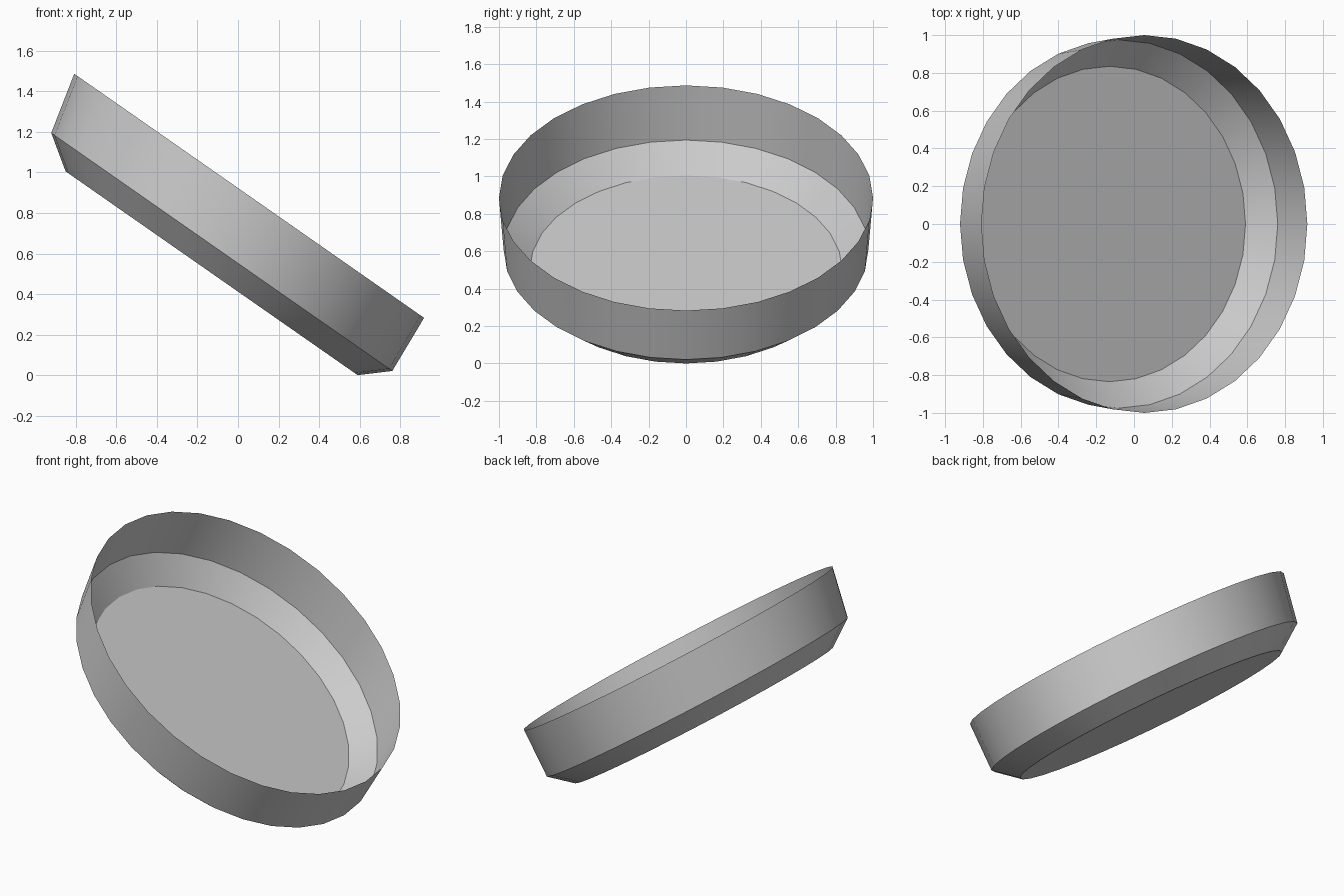
import bpy, bmesh, math

if "Cube" in bpy.data.objects:
    bpy.data.objects.remove(bpy.data.objects["Cube"])

SIDES = 32
TILT = math.radians(34.9)
STRETCH = 1.052          # dish is slightly longer along its slope than across

# Rings from base to rim: (half width in y, centre x, centre z)
RINGS = [(0.835, -0.13, 0.508),
         (0.975, -0.08, 0.613),
         (1.000, 0.055, 0.890)]


def ring(bm, radius, cx, cz):
    verts = []
    for i in range(SIDES):
        a = 2 * math.pi * i / SIDES
        u = radius * STRETCH * math.cos(a)
        verts.append(bm.verts.new((cx + u * math.cos(TILT),
                                   radius * math.sin(a),
                                   cz - u * math.sin(TILT))))
    return verts


# Open tilted dish: flat base, bevelled foot and tall wall, single-skinned
bm = bmesh.new()
rings = [ring(bm, *r) for r in RINGS]
bm.faces.new(rings[0][::-1])
for low, high in zip(rings, rings[1:]):
    for i in range(SIDES):
        j = (i + 1) % SIDES
        bm.faces.new((low[i], low[j], high[j], high[i]))

# Rest the lowest point on the ground
bottom = min(v.co.z for v in bm.verts)
bmesh.ops.translate(bm, verts=bm.verts, vec=(0, 0, -bottom))

mesh = bpy.data.meshes.new("tilted_dish")
bm.to_mesh(mesh)
bm.free()
dish = bpy.data.objects.new("tilted_dish", mesh)
bpy.context.collection.objects.link(dish)

# Smooth around the wall, crisp at the ring edges
bpy.context.view_layer.objects.active = dish
dish.select_set(True)
bpy.ops.object.shade_smooth_by_angle(angle=math.radians(30))
